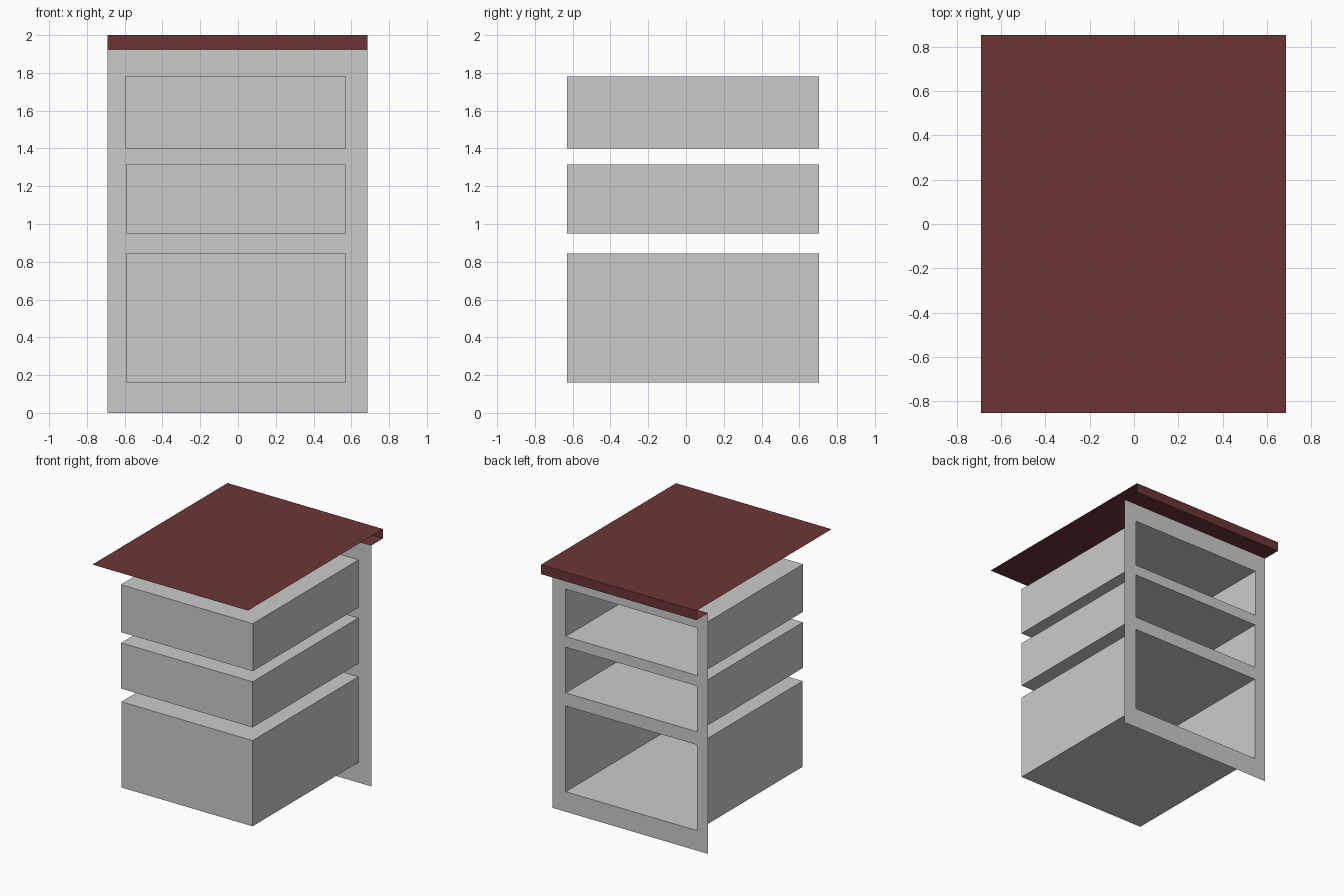
import bpy, bmesh

if "Cube" in bpy.data.objects:
    bpy.data.objects.remove(bpy.data.objects["Cube"])

X0, X1 = -0.69, 0.685          # cabinet width
Y_FACE, Y_END = 0.705, -0.63   # open face plane, closed end of the bays
BAYS = [("lower_bay", -0.59, 0.57, 0.16, 0.845),
        ("middle_bay", -0.592, 0.57, 0.95, 1.315),
        ("upper_bay", -0.595, 0.572, 1.40, 1.78)]


def make(name, quads, color=None):
    bm = bmesh.new()
    for q in quads:
        bm.faces.new([bm.verts.new(p) for p in q])
    bmesh.ops.remove_doubles(bm, verts=bm.verts, dist=1e-5)
    me = bpy.data.meshes.new(name)
    bm.to_mesh(me)
    bm.free()
    ob = bpy.data.objects.new(name, me)
    bpy.context.collection.objects.link(ob)
    if color:
        mat = bpy.data.materials.new(name + "_paint")
        mat.diffuse_color = color
        mat.use_nodes = True
        mat.node_tree.nodes["Principled BSDF"].inputs["Base Color"].default_value = mat.diffuse_color
        me.materials.append(mat)
    return ob


def panel(xa, xb, xc, xd, za, zb):
    # upright quad facing +y: bottom edge xa-xb at za, top edge xc-xd at zb
    return [(xb, Y_FACE, za), (xa, Y_FACE, za), (xc, Y_FACE, zb), (xd, Y_FACE, zb)]


# Thin face frame around the three openings
frame, z_prev, l_prev, r_prev = [], 0.0, -0.59, 0.57
for _, l, r, z0, z1 in BAYS:
    frame += [panel(X0, l_prev, X0, l, z_prev, z0),
              panel(l_prev, r_prev, l, r, z_prev, z0),
              panel(r_prev, X1, r, X1, z_prev, z0),
              panel(X0, l, X0, l, z0, z1),
              panel(r, X1, r, X1, z0, z1)]
    z_prev, l_prev, r_prev = z1, l, r
frame.append(panel(X0, X1, X0, X1, z_prev, 1.925))
make("face_frame", frame)

# Hollow bays, open toward the frame
for name, l, r, z0, z1 in BAYS:
    ring = [(l, z0), (r, z0), (r, z1), (l, z1)]
    quads = [[(x, Y_END, z) for x, z in reversed(ring)]]
    for (xa, za), (xb, zb) in zip(ring, ring[1:] + ring[:1]):
        quads.append([(xa, Y_FACE, za), (xb, Y_FACE, zb),
                      (xb, Y_END, zb), (xa, Y_END, za)])
    make(name, quads)

# Thin worktop sheet folded down into a lip that returns to the frame
profile = [(-0.853, 2.0), (0.853, 2.0), (0.853, 1.925), (Y_FACE, 1.925)]
make("worktop", [[(X0, ya, za), (X1, ya, za), (X1, yb, zb), (X0, yb, zb)]
                 for (ya, za), (yb, zb) in zip(profile, profile[1:])],
     (0.15, 0.036, 0.036, 1.0))
